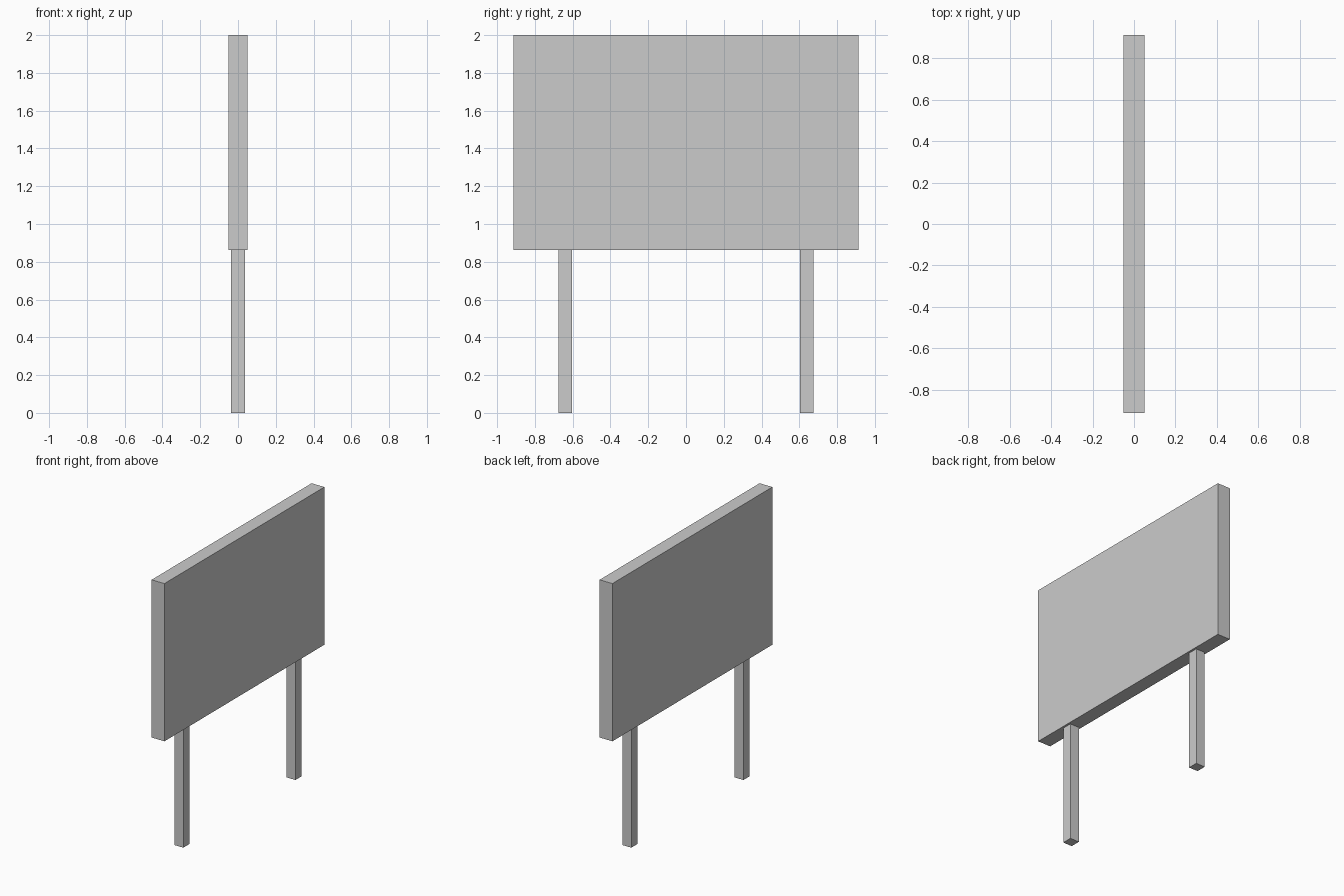
import bpy

if "Cube" in bpy.data.objects:
    bpy.data.objects.remove(bpy.data.objects["Cube"])


def box(name, x, y, z):
    """Axis-aligned box from (min, max) ranges."""
    size = [r[1] - r[0] for r in (x, y, z)]
    centre = [(r[0] + r[1]) / 2 for r in (x, y, z)]
    bpy.ops.mesh.primitive_cube_add(size=1, location=centre)
    obj = bpy.context.object
    obj.name = name
    obj.scale = size
    bpy.ops.object.transform_apply(location=False, rotation=False, scale=True)
    return obj


BOARD_BOTTOM = 0.862
LEG_HALF = 0.036
LEG_Y = 0.639

# Sign board
box("sign_board", (-0.051, 0.051), (-0.912, 0.912), (BOARD_BOTTOM, 2.0))

# Two square posts under the board
for name, side in (("left_post", -1), ("right_post", 1)):
    y = side * LEG_Y
    box(name, (-LEG_HALF, LEG_HALF), (y - LEG_HALF, y + LEG_HALF), (0, BOARD_BOTTOM))
